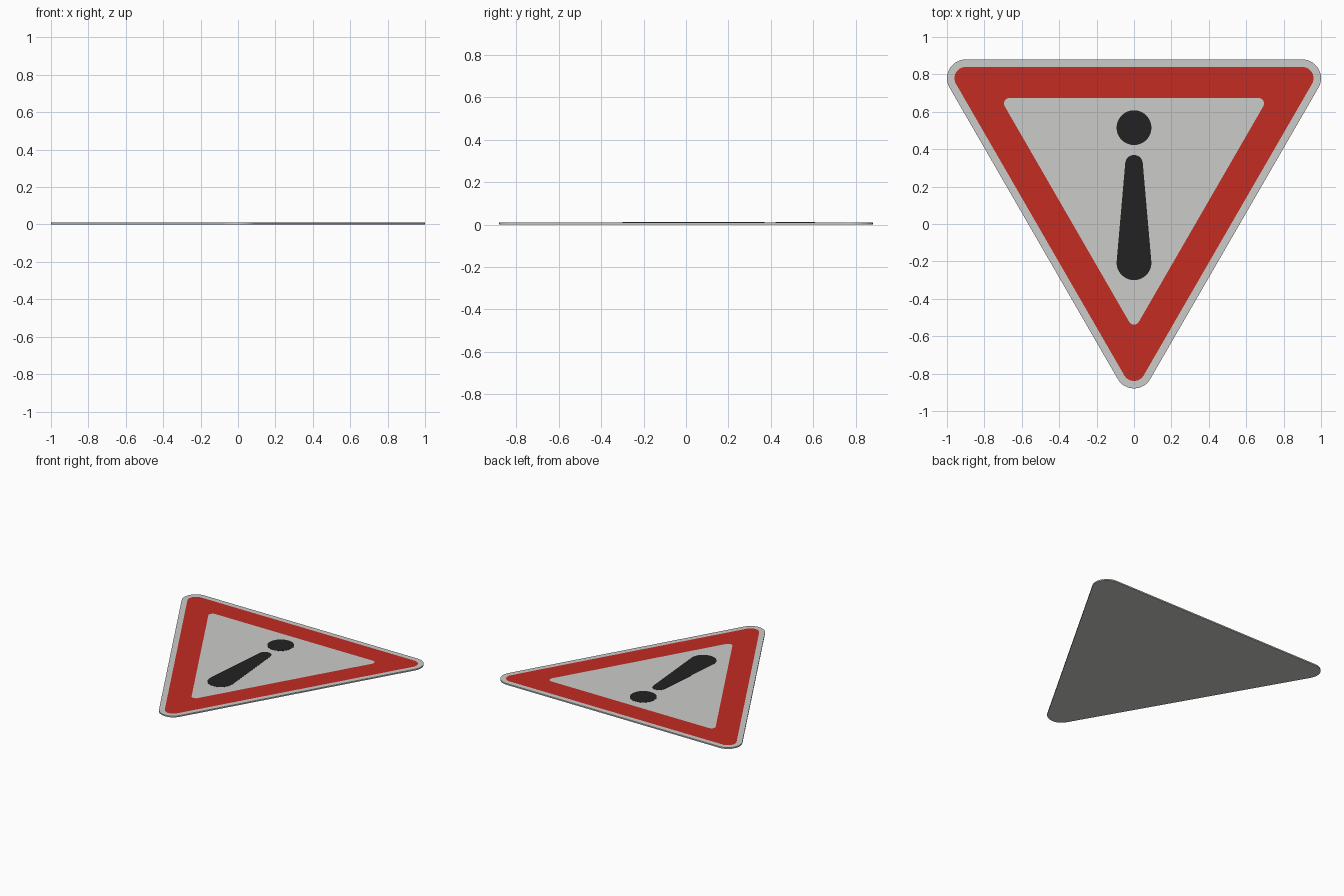
import bpy, bmesh, math

if "Cube" in bpy.data.objects:
    bpy.data.objects.remove(bpy.data.objects["Cube"])

THICK = 0.01          # plate thickness
CY = 0.26             # centroid of the triangle
SEG = 12              # segments per rounded corner


def material(name, rgb):
    m = bpy.data.materials.new(name)
    m.diffuse_color = (*rgb, 1)
    m.use_nodes = True
    m.node_tree.nodes["Principled BSDF"].inputs["Base Color"].default_value = m.diffuse_color
    return m


GREY = material("sheet grey", (0.60, 0.60, 0.585))
RED = material("warning red", (0.54, 0.025, 0.016))
BLACK = material("symbol black", (0.016, 0.016, 0.016))


def arc(cx, cy, r, a0, a1, n):
    """Points on an arc, angles in degrees, counter-clockwise."""
    return [(cx + r * math.cos(math.radians(a0 + (a1 - a0) * i / n)),
             cy + r * math.sin(math.radians(a0 + (a1 - a0) * i / n))) for i in range(n + 1)]


def rounded_triangle(inradius, r):
    """Downward triangle whose edges lie at inradius from the centroid."""
    pts = []
    for a in (30, 150, 270):
        d = 2 * (inradius - r)
        cx, cy = d * math.cos(math.radians(a)), CY + d * math.sin(math.radians(a))
        pts += arc(cx, cy, r, a - 60, a + 60, SEG)
    return pts


def finish(bm, name, mats):
    bmesh.ops.recalc_face_normals(bm, faces=bm.faces)
    me = bpy.data.meshes.new(name)
    bm.to_mesh(me)
    bm.free()
    for m in mats:
        me.materials.append(m)
    ob = bpy.data.objects.new(name, me)
    bpy.context.collection.objects.link(ob)
    return ob


# Sign plate: nested outlines joined into back, side, grey rim, red border, grey field
bm = bmesh.new()
outer = rounded_triangle(0.6196, 0.10)
outlines = [(outer, 0), (outer, THICK),
            (rounded_triangle(0.5796, 0.06), THICK),
            (rounded_triangle(0.414, 0.03), THICK)]
rings = [[bm.verts.new((x, y, z)) for x, y in pts] for pts, z in outlines]
for k, (a, b) in enumerate(zip(rings, rings[1:])):
    for i in range(len(a)):
        j = (i + 1) % len(a)
        bm.faces.new((a[i], a[j], b[j], b[i])).material_index = 1 if k == 2 else 0
bm.faces.new(rings[0][::-1])
bm.faces.new(rings[-1])
finish(bm, "sign_plate", [GREY, RED])


# Black symbol: thin plates on the grey field
def symbol(name, pts):
    bm = bmesh.new()
    z0, z1 = THICK - 0.002, THICK + 0.001
    low = [bm.verts.new((x, y, z0)) for x, y in pts]
    top = [bm.verts.new((x, y, z1)) for x, y in pts]
    bm.faces.new(top)
    bm.faces.new(low[::-1])
    for i in range(len(pts)):
        j = (i + 1) % len(pts)
        bm.faces.new((low[i], low[j], top[j], top[i]))
    finish(bm, name, [BLACK])


symbol("mark_dot", arc(0, 0.515, 0.093, 0, 360, 48)[:-1])
# tapered bar: hull of a large lower circle and a small upper one
y_low, r_low, y_up, r_up = -0.207, 0.093, 0.322, 0.047
tilt = math.degrees(math.asin((r_low - r_up) / (y_up - y_low)))
symbol("mark_bar", arc(0, y_up, r_up, tilt, 180 - tilt, 20)
       + arc(0, y_low, r_low, 180 - tilt, 360 + tilt, 28))
